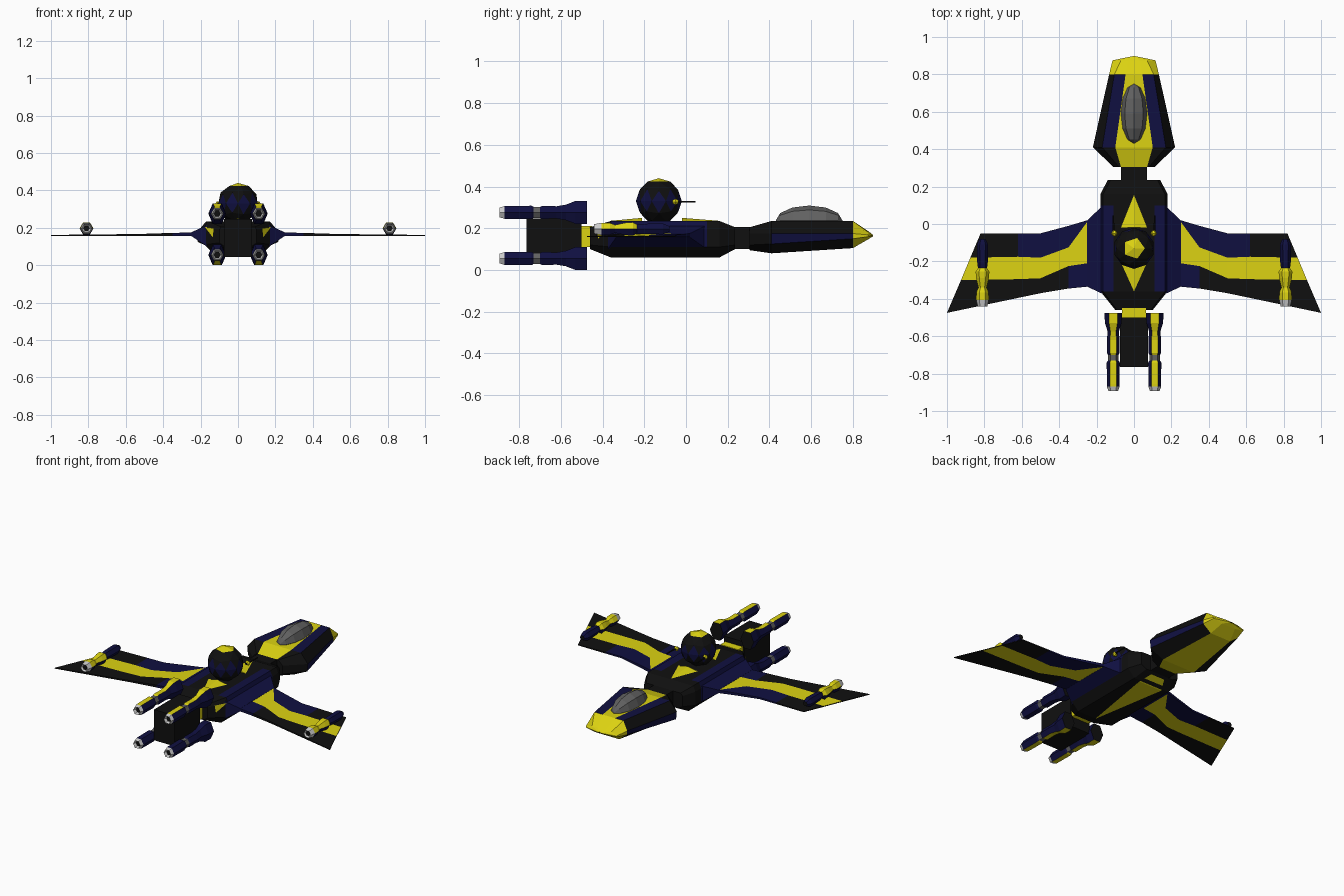
import bpy, bmesh, math
from mathutils import Vector

if "Cube" in bpy.data.objects:
    bpy.data.objects.remove(bpy.data.objects["Cube"])

# Flat colours
COLOURS = {"black": (.005, .005, .005), "navy": (.005, .005, .052), "yellow": (.72, .65, .006),
           "glass_grey": (.12, .12, .12), "light_grey": (.6, .6, .6)}
BK, NV, YE, GL, LG = range(5)
MATS = []
for n, c in COLOURS.items():
    m = bpy.data.materials.new(n)
    m.diffuse_color = (*c, 1)
    m.use_nodes = True
    m.node_tree.nodes["Principled BSDF"].inputs["Base Color"].default_value = m.diffuse_color
    MATS.append(m)


def finish(name, bm):
    bmesh.ops.recalc_face_normals(bm, faces=bm.faces)
    me = bpy.data.meshes.new(name)
    bm.to_mesh(me)
    bm.free()
    for m in MATS:
        me.materials.append(m)
    ob = bpy.data.objects.new(name, me)
    bpy.context.collection.objects.link(ob)
    return ob


def loft(name, rings, rule, caps=(BK, BK)):
    """Skin closed rings; rule(segment, side) gives the colour."""
    bm = bmesh.new()
    vs = [[bm.verts.new(p) for p in r] for r in rings]
    n = len(rings[0])
    for i in range(len(vs) - 1):
        for j in range(n):
            k = (j + 1) % n
            f = bm.faces.new((vs[i][j], vs[i][k], vs[i + 1][k], vs[i + 1][j]))
            f.material_index = rule(i, j)
    for r, c in ((vs[0], caps[0]), (vs[-1], caps[1])):
        bm.faces.new(r).material_index = c
    return finish(name, bm)


def hull(name, sections, rule):
    """Left-right symmetric hull; side -1 is the top, the last is the bottom."""
    n = len(sections[0][1])
    rings = [[(x, y, z) for x, z in h] + [(-x, y, z) for x, z in reversed(h)] for y, h in sections]
    return loft(name, rings, lambda i, j: rule(i, j if j < n else 2 * n - 2 - j))


def solid(name, pts, faces, col):
    bm = bmesh.new()
    v = [bm.verts.new(p) for p in pts]
    for f in faces:
        bm.faces.new([v[i] for i in f]).material_index = col
    return finish(name, bm)


def box(name, lo, hi, col):
    (a, b, c), (d, e, f) = lo, hi
    rings = [[(a, y, c), (d, y, c), (d, y, f), (a, y, f)] for y in (b, e)]
    return loft(name, rings, lambda i, j: col, (col, col))


def pod(name, x, z, flip, prof, rule):
    """Hexagonal turned part along y; profile rows are y, x radius, z radius."""
    rings = [[(x + rx * math.cos(a * math.pi / 3), y, z + flip * rz * math.sin(a * math.pi / 3))
              for a in range(6)] for y, rx, rz in prof]
    return loft(name, rings, rule)


# Cockpit: yellow centre stripe, navy shoulders, black sides, yellow nose
def cockpit_rule(i, k):
    if i >= 2 or k in (-1, 4):
        return YE
    return NV if i == 1 and k in (0, 2) else BK


hull("cockpit", [
    (.305, [(.07, .205), (.08, .205), (.11, .175), (.11, .12), (.06, .095)]),
    (.41, [(.10, .235), (.17, .235), (.22, .175), (.215, .125), (.12, .08)]),
    (.80, [(.045, .235), (.105, .235), (.133, .175), (.133, .15), (.075, .105)]),
    (.875, [(.03, .185), (.07, .18), (.115, .168), (.115, .16), (.05, .148)]),
    (.897, [(.003, .168), (.006, .168), (.008, .166), (.008, .164), (.004, .162)])], cockpit_rule)

# Canopy: low-poly half-sunk ellipsoid lying along y
bm = bmesh.new()
bmesh.ops.create_uvsphere(bm, u_segments=8, v_segments=6, radius=1)
for v in bm.verts:
    x, y, z = v.co
    v.co = (.07 * x, .59 + .16 * z, .237 + .072 * y)
for f in bm.faces:
    f.material_index = GL
finish("canopy", bm)

# Neck and main body
box("neck", (-.07, .2, .10), (.07, .33, .205), BK)


def body_rule(i, k):
    return NV if i == 1 and k in (0, 1, 2) else BK


full = [(.11, .235), (.165, .235), (.18, .20), (.18, .11), (.13, .06)]
hull("body", [
    (-.46, [(.06, .205), (.09, .205), (.10, .19), (.10, .12), (.07, .10)]),
    (-.36, full), (.10, full), (.16, full),
    (.235, [(.09, .205), (.125, .205), (.14, .19), (.14, .12), (.10, .10)])], body_rule)

# Yellow ridged markings on top, flat marking below
for name, y0, y1, w in (("front_marking", .155, -.02, .07), ("rear_marking", -.36, -.21, .068)):
    solid(name, [(0, y0, .236), (w, y1, .236), (-w, y1, .236), (0, y1, .25)],
          [(0, 1, 3), (0, 3, 2), (1, 2, 3), (0, 2, 1)], YE)
solid("belly_marking", [(0, -.36, .057), (.085, .15, .057), (.05, .22, .089), (-.05, .22, .089), (-.085, .15, .057)],
      [(0, 1, 4), (1, 2, 3, 4)], YE)

# Ball turret: colour by height of the facet
bm = bmesh.new()
bmesh.ops.create_icosphere(bm, subdivisions=2, radius=.11)
for f in bm.faces:
    h = f.calc_center_median().z / .11
    f.material_index = YE if h > .8 else NV if abs(h) < .3 else BK
for v in bm.verts:
    v.co += Vector((0, -.13, .33))
finish("turret_ball", bm)

WING = [(.25, .25, .25, .25), (.35, .35, .35, .35), (.5, .5, .5, .5), (.62, .62, .62, .62), (.82, .875, .925, 1.0)]
CHORD = [(.02, .012, -.21, -.335), (-.01, -.125, -.225, -.345), (-.05, -.18, -.29, -.37),
         (-.05, -.175, -.295, -.395), (-.05, -.18, -.30, -.475)]
TOP = [.175, .173, .168, .166, .162]


def wing_rule(i, j):
    stripe = 0 if j == 7 else min(j, 6 - j)
    if j == 3:
        return NV if i == 0 else BK
    if stripe == 1:
        return YE
    return NV if i < (3 if stripe == 0 else 1) else BK


GUN = [(-.08, .016), (-.11, .03), (-.21, .028), (-.235, .024), (-.255, .037), (-.29, .034), (-.34, .022),
       (-.365, .033), (-.405, .034), (-.44, .026), (-.43, .016)]
ENGINE = [(-.475, .048, .0635), (-.53, .044, .0635), (-.575, .03, .043), (-.62, .034, .034), (-.69, .033, .036),
          (-.70, .028, .03), (-.73, .028, .03), (-.74, .035, .037), (-.855, .034, .036), (-.87, .034, .035),
          (-.893, .026, .027), (-.875, .017, .018)]

for side, s in (("left", -1), ("right", 1)):
    # Striped wing and its root fairing
    rings = []
    for xs, ys, zt in zip(WING, CHORD, TOP):
        up = [(s * x, y, zt) for x, y in zip(xs, ys)]
        rings.append(up + [(x, y, .157) for x, y, _ in reversed(up)])
    loft(side + "_wing", rings, wing_rule)
    loft(side + "_wing_root",
         [[(s * x, a, zt), (s * x, b, zt), (s * x, b, zb), (s * x, a, zb)]
          for x, a, b, zt, zb in ((.165, .10, -.375, .215, .10), (.25, .02, -.335, .176, .156))],
         lambda i, j: NV, (NV, NV))
    # Wing gun
    pod(side + "_wing_gun", s * .81, .197, 1, [(y, r, r) for y, r in GUN],
        lambda i, j: LG if i >= 8 else YE if i >= 3 and j in (0, 1, 2) else NV)
    # Turret gun mount and barrel
    pod(side + "_turret_mount", s * .105, .327, 1,
        [(-.065, .008, .008), (-.05, .017, .017), (-.035, .008, .008)], lambda i, j: YE)
    pod(side + "_turret_barrel", s * .11, .327, 1, [(-.05, .005, .005), (.045, .004, .004)], lambda i, j: BK)
    # Yellow patch on the tapered rear corner
    solid(side + "_rear_patch", [(s * .178, -.368, .205), (s * .13, -.428, .198), (s * .135, -.422, .15)],
          [(0, 1, 2)], YE)
    # Engines, upper and lower, with yellow outward faces
    for level, z, flip in (("upper", .276, 1), ("lower", .055, -1)):
        pod(f"{side}_{level}_engine", s * .111, z, flip, ENGINE,
            lambda i, j: LG if i >= 9 else GL if i == 5 else YE if j == 1 else NV)

# Engine block and yellow coupling
box("coupling", (-.065, -.53, .11), (.065, -.45, .212), YE)
box("engine_block", (-.075, -.765, .045), (.075, -.50, .246), BK)
